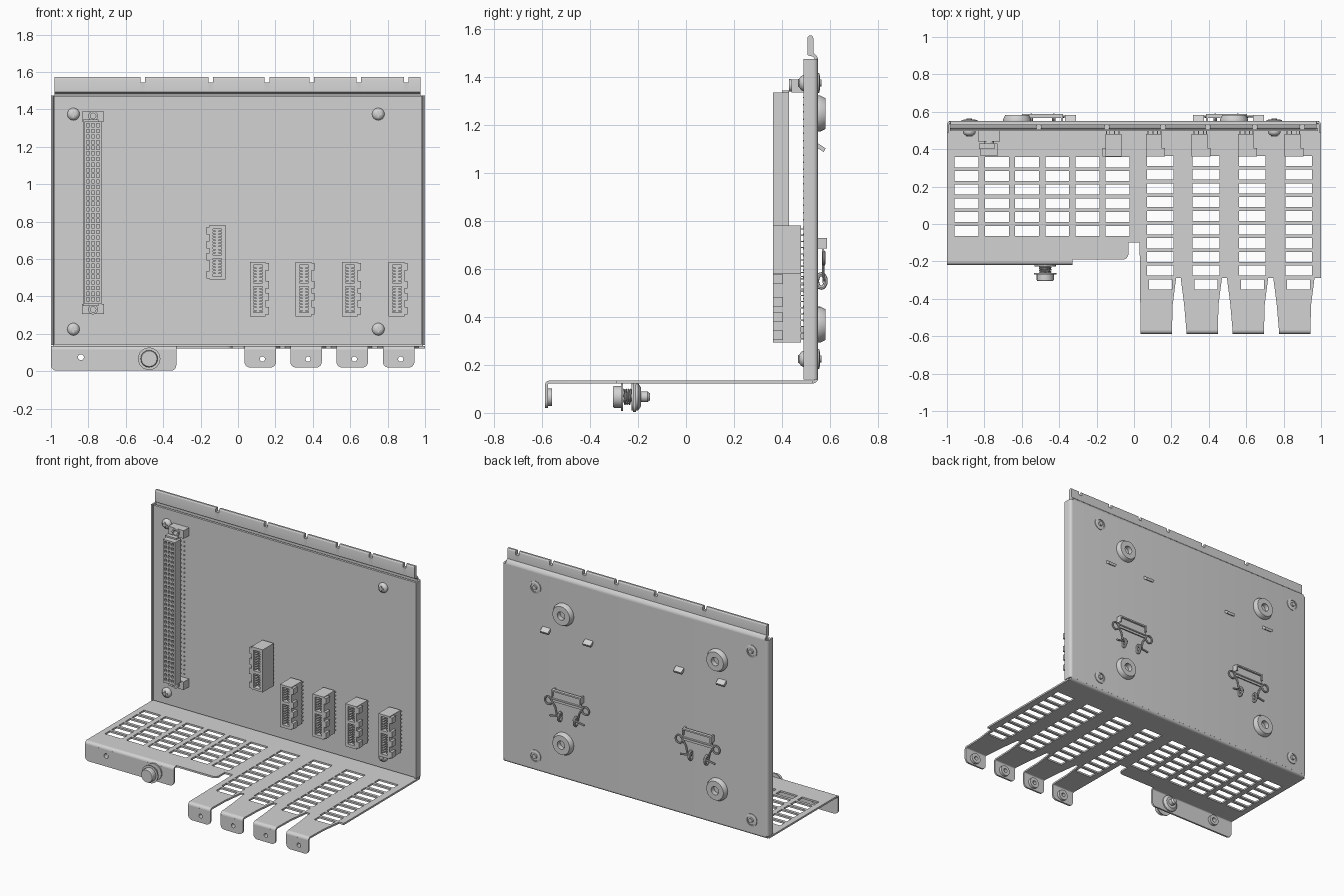
import bpy, bmesh
from math import sin, cos, pi, radians
from mathutils import Matrix

if "Cube" in bpy.data.objects:
    bpy.data.objects.remove(bpy.data.objects["Cube"])

steel = bpy.data.materials.new("plain grey steel")
GREY = (0.65, 0.65, 0.65, 1)
steel.diffuse_color = GREY
steel.use_nodes = True
steel.node_tree.nodes["Principled BSDF"].inputs["Base Color"].default_value = GREY
T = 0.012                                   # sheet thickness
FACING = Matrix.Rotation(pi / 2, 4, "X")    # local xy -> world xz
made = []


def finish(name, bm):
    bmesh.ops.remove_doubles(bm, verts=bm.verts, dist=0.00005)
    bmesh.ops.recalc_face_normals(bm, faces=bm.faces)
    mesh = bpy.data.meshes.new(name)
    bm.to_mesh(mesh)
    bm.free()
    mesh.materials.append(steel)
    ob = bpy.data.objects.new(name, mesh)
    bpy.context.collection.objects.link(ob)
    made.append(ob)
    return ob


def from_curve(name, curve, matrix=Matrix()):
    tmp = bpy.data.objects.new("tmp", curve)
    bpy.context.collection.objects.link(tmp)
    bpy.context.view_layer.update()
    mesh = bpy.data.meshes.new_from_object(tmp.evaluated_get(bpy.context.evaluated_depsgraph_get()))
    bpy.data.objects.remove(tmp)
    bm = bmesh.new()
    bm.from_mesh(mesh)
    bpy.data.meshes.remove(mesh)
    bm.transform(matrix)
    return finish(name, bm)


def add_spline(curve, pts, cyclic):
    s = curve.splines.new("POLY")
    s.points.add(len(pts) - 1)
    for p, co in zip(s.points, pts):
        p.co = (*co, 0, 1) if len(co) == 2 else (*co, 1)
    s.use_cyclic_u = cyclic


def plate(name, outlines, lo, hi, facing=False):
    """Flat sheet with holes; spans lo..hi in z, or in y when facing the front."""
    c = bpy.data.curves.new(name, "CURVE")
    c.dimensions, c.fill_mode, c.extrude = "2D", "BOTH", (hi - lo) / 2
    for o in outlines:
        add_spline(c, o, True)
    mid = (lo + hi) / 2
    m = Matrix.Translation((0, mid, 0)) @ FACING if facing else Matrix.Translation((0, 0, mid))
    return from_curve(name, c, m)


def wire(name, pts, r):
    c = bpy.data.curves.new(name, "CURVE")
    c.dimensions, c.bevel_depth, c.bevel_resolution, c.use_fill_caps = "3D", r, 2, True
    add_spline(c, pts, False)
    return from_curve(name, c)


def boxes(name, spans):
    bm = bmesh.new()
    for x0, x1, y0, y1, z0, z1 in spans:
        m = Matrix.Translation(((x0 + x1) / 2, (y0 + y1) / 2, (z0 + z1) / 2))
        bmesh.ops.create_cube(bm, size=1, matrix=m @ Matrix.Diagonal((x1 - x0, y1 - y0, z1 - z0, 1)))
    return finish(name, bm)


def prism(name, profile, x0, x1):
    """Extrude a yz profile along x."""
    bm = bmesh.new()
    f = bm.faces.new([bm.verts.new((x0, y, z)) for y, z in profile])
    up = bmesh.ops.extrude_face_region(bm, geom=[f])["geom"]
    bmesh.ops.translate(bm, verts=[v for v in up if isinstance(v, bmesh.types.BMVert)], vec=(x1 - x0, 0, 0))
    return finish(name, bm)


def turned(name, profile, x, z, steps=24):
    """Lathe a (radius, y) profile about an axis along y."""
    bm = bmesh.new()
    vs = [bm.verts.new((x + r, y, z)) for r, y in profile]
    es = [bm.edges.new(p) for p in zip(vs, vs[1:])]
    bmesh.ops.spin(bm, geom=vs + es, cent=(x, 0, z), axis=(0, 1, 0), angle=2 * pi, steps=steps)
    return finish(name, bm)


def rect(x0, x1, y0, y1):
    return [(x0, y0), (x1, y0), (x1, y1), (x0, y1)]


def arc(cx, cy, r, a0, a1, n=6):
    return [(cx + r * cos(radians(a0 + (a1 - a0) * i / n)), cy + r * sin(radians(a0 + (a1 - a0) * i / n)))
            for i in range(n + 1)]


def circle(cx, cy, r, n=20):
    return arc(cx, cy, r, 0, 360, n)[:-1]


def tab(x0, x1, z0, z1, r):
    return arc(x0 + r, z0 + r, r, 180, 270) + arc(x1 - r, z0 + r, r, 270, 360) + [(x1, z1), (x0, z1)]


def bend(name, y, z, a0, a1, x0, x1):
    prism(name, arc(y, z, 0.02, a0, a1) + arc(y, z, 0.02 - T, a1, a0), x0, x1)


# Back panel: shallow pan with folded sides, and the circuit board lying in it
plate("back_panel", [[(-1, 0.49)] + arc(-0.98, 0.53, 0.02, 180, 90) + arc(0.98, 0.53, 0.02, 90, 0)
                     + [(1, 0.49), (1 - T, 0.49)] + arc(0.98, 0.53, 0.008, 0, 90)
                     + arc(-0.98, 0.53, 0.008, 90, 180) + [(-1 + T, 0.49)]], 0.14, 1.475)
plate("circuit_board", [rect(-0.985, 0.985, 0.143, 1.472)], 0.496, 0.512, True)

# Top lip: stepped hem with notches
notches = [-0.51, -0.145, 0.155, 0.395, 0.645, 0.9]
step = [(0.538, 1.47), (0.532, 1.484), (0.506, 1.492)]
back = [(0.531, 1.503), (0.546, 1.488), (0.55, 1.475), (0.55, 1.47)]
stops = [-0.98] + [n + s for n in notches for s in (-0.0125, 0.0125)] + [0.975]
for i, (a, b) in enumerate(zip(stops, stops[1:])):
    crown = arc(0.5185, 1.562, 0.0125, 180, 0) if i % 2 == 0 else [(0.506, 1.545), (0.531, 1.545)]
    prism("top_lip", step + crown + back, a, b)

# Floor shelf with fingers and vents
FINGERS = [0.035, 0.28, 0.527, 0.775]
FRONT = -0.568
outline = [(-1, 0.53), (-1, -0.2), (-0.33, -0.2), (-0.33, -0.19)] + arc(-0.06, -0.16, 0.03, 270, 360)
outline += [(-0.03, -0.1), (0.03, -0.1)]
for i, x in enumerate(FINGERS):
    outline += [(x, FRONT), (x + 0.168, FRONT), (x + 0.172, -0.43), (x + 0.19, -0.29)]
    if i < 3:
        outline.append((FINGERS[i + 1] - 0.03, -0.29))
        outline.append((FINGERS[i + 1] - 0.012, -0.43))
outline += [(1, -0.29), (1, 0.53)]
vents = [rect(-0.959 + 0.1615 * i, -0.831 + 0.1615 * i, y - 0.027, y + 0.027)
         for i in range(6) for y in [0.33 - 0.0733 * k for k in range(6)]]
for x in FINGERS:
    for k in range(10):
        y, trim = 0.337 - 0.0733 * k, 0.01 if k == 9 else 0
        vents.append(rect(x + 0.034 + trim, x + 0.177 - trim, y - 0.027, y + 0.027))
plate("floor_shelf", [outline] + vents, 0.123, 0.135)
bend("rear_bend", 0.53, 0.143, 270, 360, -0.99, 0.99)

# Finger ends: bent tabs with threaded bosses
for x in FINGERS:
    mid = x + 0.095
    bend("finger_bend", FRONT, 0.115, 90, 180, x, x + 0.168)
    plate("finger_tab", [tab(x, x + 0.168, 0.02, 0.116, 0.03), circle(mid, 0.065, 0.014)],
          FRONT - 0.02, FRONT - 0.008, True)
    plate("finger_boss", [circle(mid, 0.065, 0.036), circle(mid, 0.065, 0.014)], FRONT - 0.008, FRONT + 0.01, True)

# Left front flange with captive thumb screw
bend("flange_bend", -0.2, 0.115, 90, 180, -1, -0.33)
plate("front_flange", [tab(-1, -0.33, 0.003, 0.116, 0.03), circle(-0.84, 0.075, 0.016)], -0.22, -0.208, True)
plate("flange_boss", [circle(-0.84, 0.075, 0.036), circle(-0.84, 0.075, 0.016)], -0.208, -0.19, True)
KX, KZ = -0.475, 0.067
turned("thumb_screw_head", [(0, -0.305), (0.042, -0.305), (0.046, -0.299), (0.046, -0.27), (0, -0.27)], KX, KZ, 16)
turned("thumb_screw_washer", [(0, -0.27), (0.06, -0.27), (0.06, -0.263), (0, -0.263)], KX, KZ)
coil = [(KX + 0.03 * cos(t * pi / 8), -0.262 + 0.034 * t / 56, KZ + 0.03 * sin(t * pi / 8)) for t in range(57)]
wire("thumb_screw_spring", coil, 0.004)
turned("thumb_screw_collar", [(0, -0.265), (0.02, -0.265), (0.02, -0.228), (0.057, -0.228), (0.057, -0.2),
                              (0.04, -0.188), (0.022, -0.188), (0.022, -0.16), (0.014, -0.15), (0, -0.15)], KX, KZ)

# Corner screws with cross recess plates
for x in (-0.88, 0.75):
    for z in (0.225, 1.375):
        turned("corner_screw", [(0, 0.469), (0.018, 0.472), (0.029, 0.48), (0.033, 0.488), (0.033, 0.496), (0.02, 0.496),
                                (0.02, 0.55), (0.042, 0.55), (0.042, 0.555), (0.03, 0.558), (0.03, 0.553),
                                (0.015, 0.553), (0.015, 0.565), (0, 0.565)], x, z)
        boxes("screw_cross", [(x - 0.017, x + 0.017, 0.467, 0.473, z - 0.004, z + 0.004),
                              (x - 0.004, x + 0.004, 0.467, 0.473, z - 0.017, z + 0.017)])

# Tall three-row socket
SX = -0.775
ROWS = [0.385 + 0.03 * k for k in range(32)]
holes = [rect(SX + c * 0.026 - 0.008, SX + c * 0.026 + 0.008, z - 0.009, z + 0.009) for c in (-1, 0, 1) for z in ROWS]
plate("tall_socket_face", [rect(SX - 0.046, SX + 0.046, 0.36, 1.335)] + holes, 0.363, 0.385, True)
boxes("tall_socket_body", [(SX - 0.046, SX + 0.046, 0.385, 0.43, 0.36, 1.335),
                           (SX - 0.054, SX + 0.03, 0.4, 0.43, 0.35, 1.345)])
boxes("tall_socket_pins", [(SX + c * 0.026 - 0.003, SX + c * 0.026 + 0.003, 0.488, 0.5, z - 0.003, z + 0.003)
                           for c in (-1, 0, 1) for z in ROWS])
for z0, z1, zh in ((0.305, 0.36, 0.33), (1.335, 1.39, 1.365)):
    plate("tall_socket_ear", [rect(SX - 0.058, SX + 0.058, z0, z1), circle(SX, zh, 0.015)], 0.44, 0.496, True)
    plate("tall_socket_eyelet", [circle(SX, zh, 0.026), circle(SX, zh, 0.015)], 0.43, 0.44, True)


# Small edge sockets
def edge_socket(x, z, s):
    """Centre x, middle z; s flips the socket end for end."""
    def span(a, b, y0, y1, c, d):
        p, q = sorted((x + s * a, x + s * b))
        r, t = sorted((z + s * c, z + s * d))
        return (p, q, y0, y1, r, t)

    def flat(a, b, c, d):
        p, q, _, _, r, t = span(a, b, 0, 0, c, d)
        return rect(p, q, r, t)
    windows = [(-0.125, 0.015), (0.035, 0.13)]
    plate("edge_socket_face", [flat(-0.05, 0.035, -0.145, 0.145)] + [flat(-0.03, 0.018, *w) for w in windows],
          0.362, 0.4, True)
    boxes("edge_socket_body", [span(-0.05, 0.035, 0.4, 0.48, -0.145, 0.145)])
    ribs = []
    for lo, hi in windows:
        for k in range(int((hi - lo) / 0.0165)):
            c = lo + 0.012 + k * 0.0165
            ribs += [span(a, a + 0.016, 0.368, 0.4, c - 0.004, c + 0.004) for a in (-0.03, 0.002)]
    boxes("edge_socket_contacts", ribs)
    boxes("edge_socket_latches", [span(0.035, 0.052, 0.362, 0.405, c - 0.02, c + 0.02) for c in (-0.115, -0.04, 0.025, 0.12)])
    boxes("edge_socket_pins", [span(a, a + 0.005, 0.48, 0.5, c - 0.0025, c + 0.0025)
                               for a in (-0.04, -0.015, 0.01, 0.028) for c in [-0.13 + 0.026 * k for k in range(11)]])


edge_socket(-0.117, 0.637, -1)
for x in (0.113, 0.358, 0.605, 0.855):
    edge_socket(x, 0.438, 1)

# Rear bumper feet and bent retaining tabs
for x in (-0.625, 0.535):
    for z in (0.368, 1.248):
        turned("rear_foot", [(0.028, 0.55), (0.075, 0.55), (0.075, 0.56), (0.064, 0.582), (0.028, 0.582),
                             (0.028, 0.55)], x, z, 32)
for x in (-0.66, -0.34, 0.345, 0.665):
    prism("rear_tab", [(0.548, 1.125), (0.582, 1.103), (0.574, 1.088), (0.548, 1.104)], x - 0.03, x + 0.03)

# Rear spring clips: latch plate, wire loops and hooks
for x in (-0.49, 0.495):
    boxes("clip_latch", [(x - 0.11, x + 0.11, 0.567, 0.575, 0.645, 0.73), (x - 0.11, x + 0.11, 0.575, 0.588, 0.72, 0.73),
                         (x - 0.11, x - 0.1, 0.55, 0.588, 0.685, 0.73), (x + 0.1, x + 0.11, 0.55, 0.588, 0.685, 0.73)])
    wire("clip_bar", [(x - 0.13, 0.575, 0.665), (x + 0.13, 0.575, 0.665)], 0.006)
    for s in (-1, 1):
        loop = [(x + s * a, 0.575, b) for a, b in arc(0.14, 0.645, 0.026, 130, 480, 20)]
        wire("clip_wire", loop + [(x + s * 0.09, 0.572, 0.61), (x + s * 0.08, 0.572, 0.565)], 0.006)
        hook = [(x + s * 0.06, 0.55 + 0.014 + 0.018 * cos(t * pi / 8), 0.55 + 0.028 * sin(t * pi / 8)) for t in range(-9, 9)]
        wire("clip_hook", hook, 0.009)
        wire("clip_pin", [(x + s * 0.045, 0.575, 0.56), (x + s * 0.13, 0.575, 0.545)], 0.006)

# Smooth the round parts, keep edges crisp
for ob in bpy.context.selected_objects:
    ob.select_set(False)
for ob in made:
    ob.select_set(True)
bpy.context.view_layer.objects.active = made[0]
bpy.ops.object.shade_smooth_by_angle(angle=radians(30))
